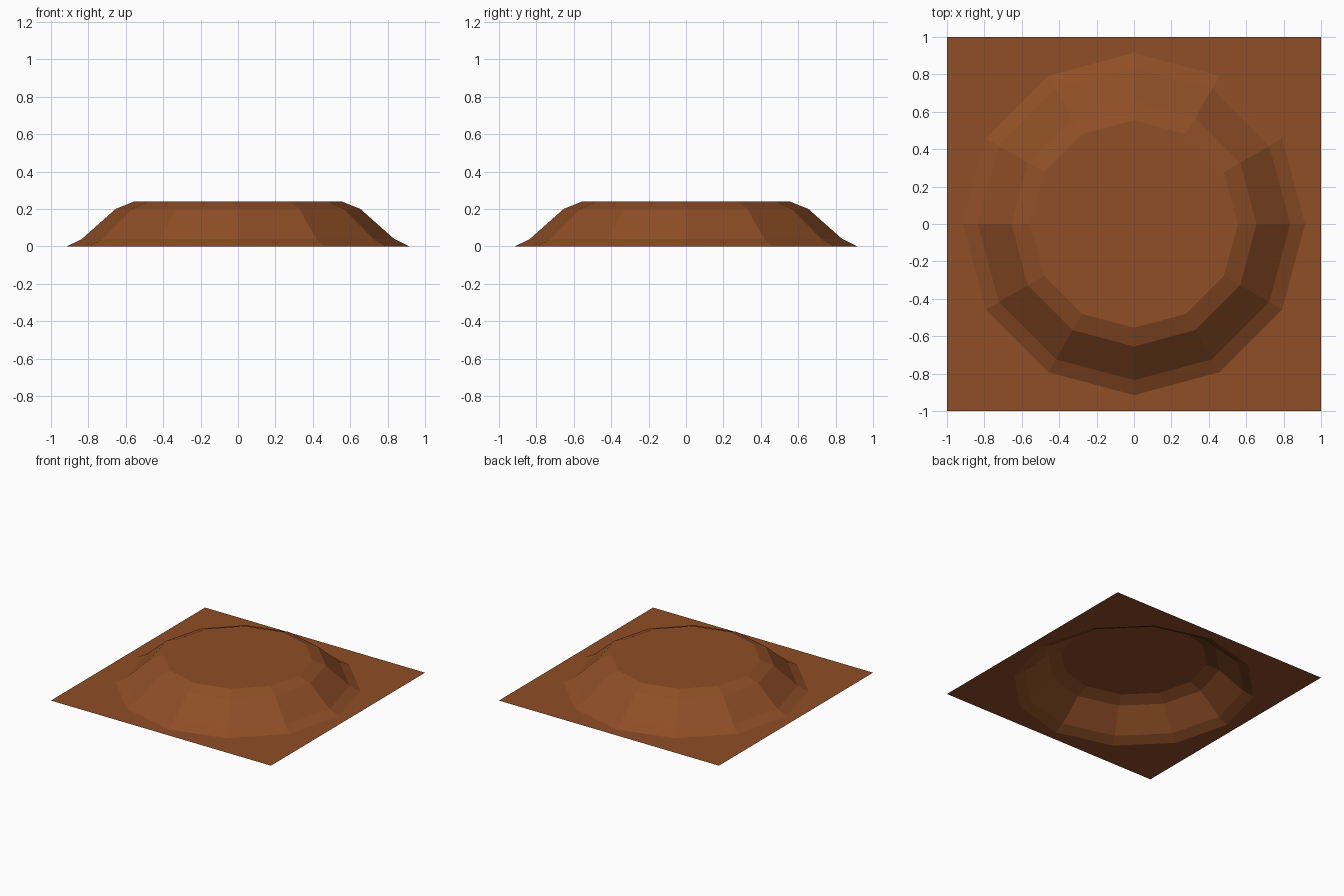
import bpy
import bmesh
from math import cos, sin, tau

# Remove the default cube only
cube = bpy.data.objects.get("Cube")
if cube:
    bpy.data.objects.remove(cube, do_unlink=True)

SIDES = 12
QUARTER = SIDES // 4
# Mound profile from foot to rim: (radius, height)
PROFILE = [(0.915, 0.0), (0.835, 0.04), (0.655, 0.2), (0.555, 0.24)]


def make_material(name, colour):
    mat = bpy.data.materials.new(name)
    mat.use_nodes = True
    mat.diffuse_color = colour
    mat.node_tree.nodes["Principled BSDF"].inputs["Base Color"].default_value = colour
    return mat


def add_ring(bm, radius, height):
    return [bm.verts.new((radius * cos(tau * i / SIDES), radius * sin(tau * i / SIDES), height))
            for i in range(SIDES)]


bm = bmesh.new()

# Sloping walls of the mound, open underneath
rings = [add_ring(bm, r, z) for r, z in PROFILE]
for low, high in zip(rings, rings[1:]):
    for i in range(SIDES):
        j = (i + 1) % SIDES
        bm.faces.new((low[i], low[j], high[j], high[i]))

# Flat top
bm.faces.new(rings[-1])

# Square ground sheet around the foot
foot = rings[0]
corners = [bm.verts.new((x, y, 0)) for x, y in ((1, 1), (-1, 1), (-1, -1), (1, -1))]
for q, corner in enumerate(corners):
    start = q * QUARTER
    for i in range(start, start + QUARTER):
        bm.faces.new((corner, foot[(i + 1) % SIDES], foot[i]))
    bm.faces.new((corner, corners[(q + 1) % 4], foot[(start + QUARTER) % SIDES]))

mesh = bpy.data.meshes.new("raised_ground_tile")
bm.to_mesh(mesh)
bm.free()
mesh.materials.append(make_material("earth brown", (0.275, 0.077, 0.020, 1)))
tile = bpy.data.objects.new("raised_ground_tile", mesh)
bpy.context.collection.objects.link(tile)
